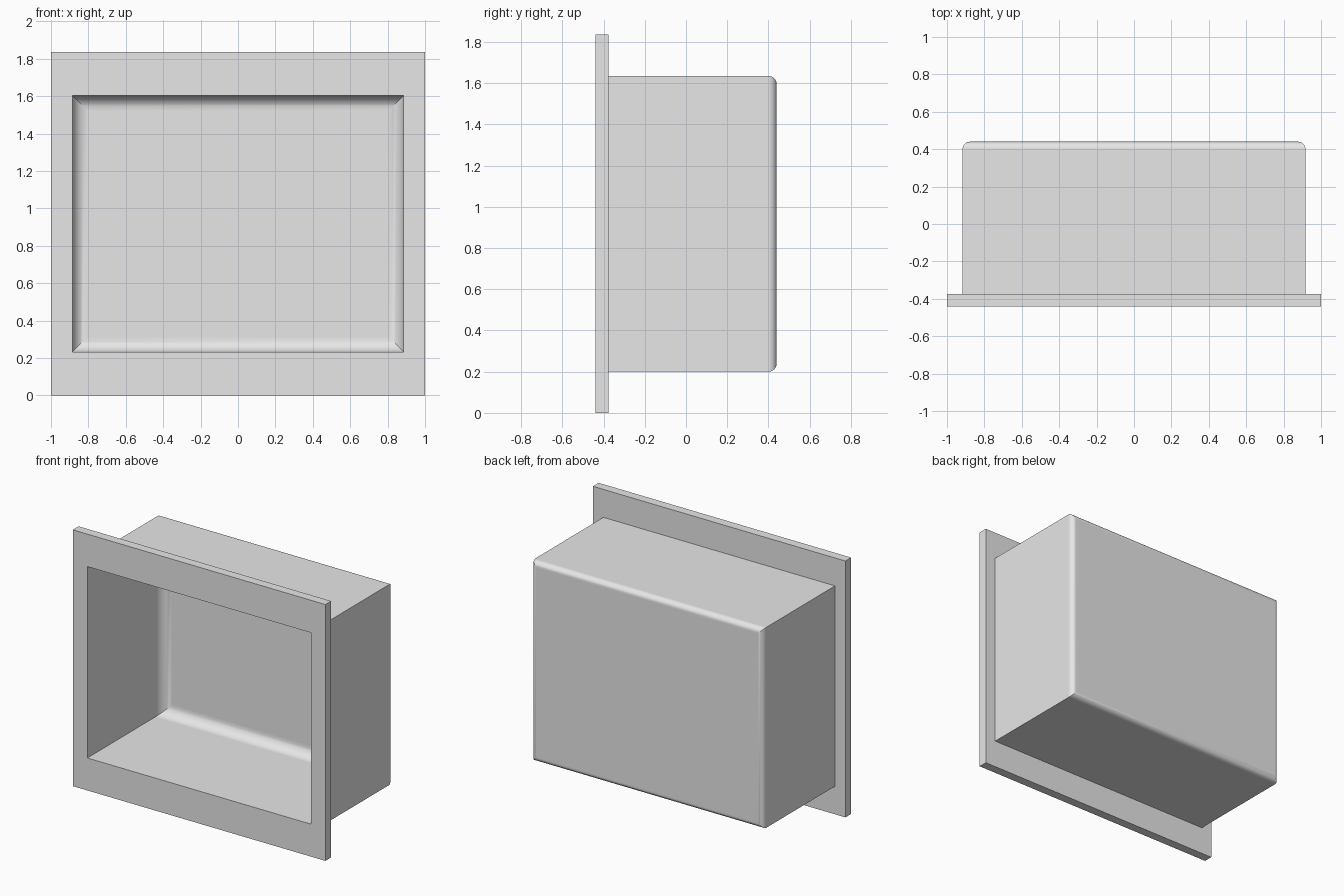
import bpy, bmesh
from math import sin, cos, pi

cube = bpy.data.objects.get("Cube")
if cube:
    bpy.data.objects.remove(cube, do_unlink=True)

grey = bpy.data.materials.new("light grey")
grey.use_nodes = True
grey.diffuse_color = (0.8, 0.8, 0.8, 1)
grey.node_tree.nodes["Principled BSDF"].inputs["Base Color"].default_value = (0.8, 0.8, 0.8, 1)

# Main dimensions
MID_Z = 0.9175
FRONT, FLANGE_BACK, BACK = -0.44, -0.375, 0.44
WALL = 0.032
FLANGE = (1.0, 0.9175)
OUTER = (0.917, 0.7175)
INNER = (0.885, 0.685)


def rounded_end(half, y_end, radius, steps=10):
    """Rings running from a wall round a fillet onto the end face."""
    rings = []
    for i in range(steps + 1):
        a = i / steps * pi / 2
        inset = radius * (1 - cos(a))
        rings.append((half[0] - inset, half[1] - inset, y_end - radius + radius * sin(a)))
    return rings


# Rings from the inner back, out over the flange, to the outer back
rings = rounded_end(INNER, BACK - WALL, 0.08)[::-1]
rings += [(*INNER, FRONT), (*FLANGE, FRONT), (*FLANGE, FLANGE_BACK), (*OUTER, FLANGE_BACK)]
rings += rounded_end(OUTER, BACK, 0.04)

# Skin the rings and cap both ends
bm = bmesh.new()
loops = [[bm.verts.new((sx * w, y, MID_Z + sz * h))
          for sx, sz in ((-1, -1), (1, -1), (1, 1), (-1, 1))] for w, h, y in rings]
for a, b in zip(loops, loops[1:]):
    for i in range(4):
        j = (i + 1) % 4
        bm.faces.new((a[i], a[j], b[j], b[i]))
bm.faces.new(loops[0])
bm.faces.new(loops[-1])
bmesh.ops.recalc_face_normals(bm, faces=bm.faces)

mesh = bpy.data.meshes.new("recessed_box")
bm.to_mesh(mesh)
bm.free()
mesh.materials.append(grey)
box = bpy.data.objects.new("recessed_box_with_flange", mesh)
bpy.context.collection.objects.link(box)

# Smooth fillets with crisp edges and flat walls
bpy.ops.object.select_all(action="DESELECT")
box.select_set(True)
bpy.context.view_layer.objects.active = box
bpy.ops.object.shade_smooth_by_angle(angle=pi / 6)
weighted = box.modifiers.new("flat_walls", "WEIGHTED_NORMAL")
weighted.keep_sharp = True
